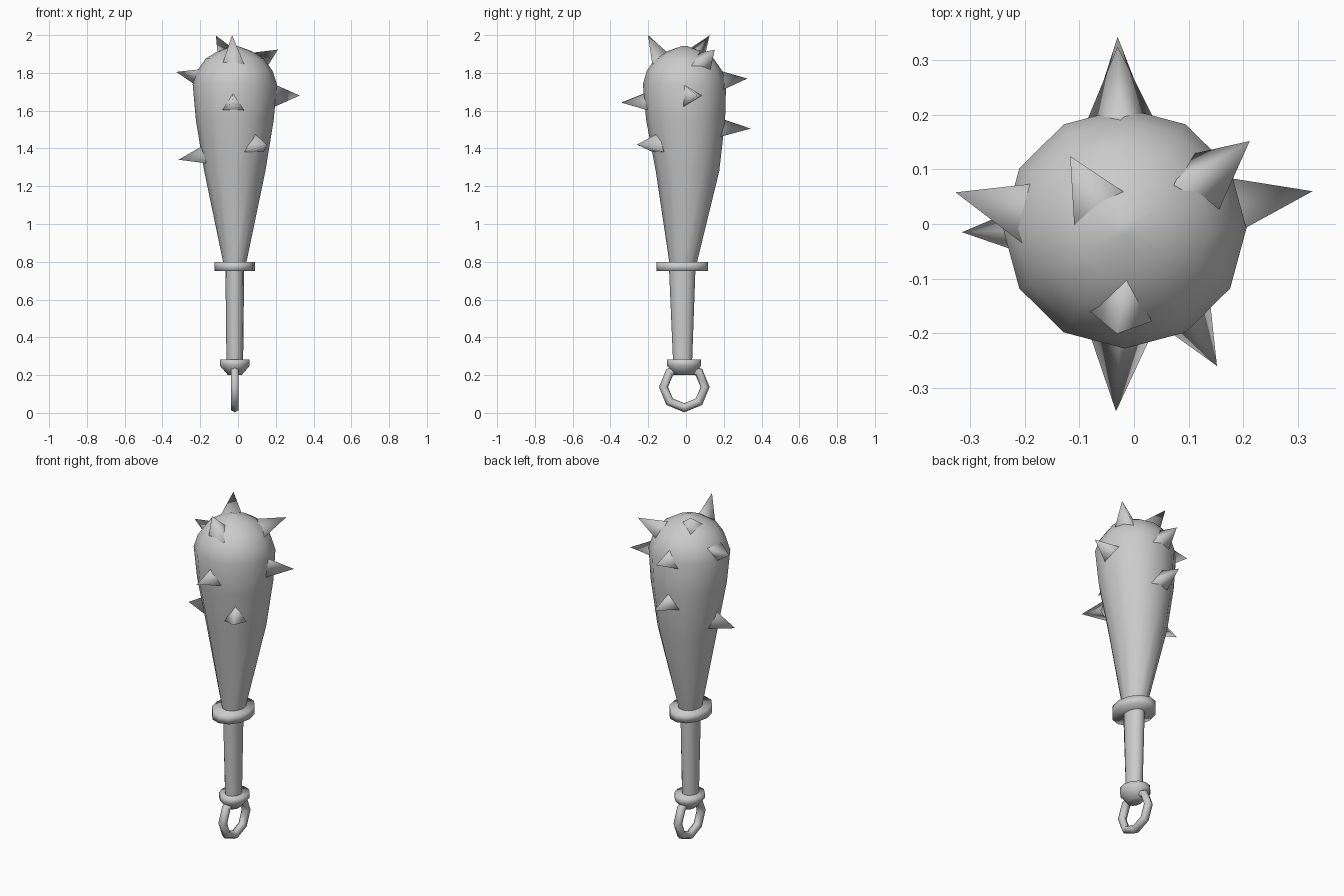
import bpy, bmesh, math
from mathutils import Vector

if "Cube" in bpy.data.objects:
    bpy.data.objects.remove(bpy.data.objects["Cube"])

CX = -0.017


def finish(name, bm, angle):
    bmesh.ops.recalc_face_normals(bm, faces=bm.faces)
    me = bpy.data.meshes.new(name)
    bm.to_mesh(me)
    bm.free()
    ob = bpy.data.objects.new(name, me)
    bpy.context.collection.objects.link(ob)
    bpy.ops.object.select_all(action='DESELECT')
    ob.select_set(True)
    bpy.context.view_layer.objects.active = ob
    bpy.ops.object.shade_smooth_by_angle(angle=math.radians(angle))
    return ob


def loft(name, rings, sides=12, angle=50):
    """Skin elliptical rings given as (z, centre y, radius x, radius y)."""
    bm = bmesh.new()
    loops = []
    for z, cy, rx, ry in rings:
        loops.append([bm.verts.new((CX + rx * math.cos(a), cy + ry * math.sin(a), z))
                      for a in (2 * math.pi * i / sides for i in range(sides))])
    for lo, hi in zip(loops, loops[1:]):
        for i in range(sides):
            j = (i + 1) % sides
            bm.faces.new((lo[i], lo[j], hi[j], hi[i]))
    bm.faces.new(loops[0])
    bm.faces.new(loops[-1])
    return finish(name, bm, angle)


def spike(name, base, tip, hint, radius=0.068):
    """Three-sided spike; one base corner points towards hint."""
    base, tip, hint = Vector(base), Vector(tip), Vector(hint)
    axis = (tip - base).normalized()
    u = (hint - axis * hint.dot(axis)).normalized()
    v = axis.cross(u)
    bm = bmesh.new()
    apex = bm.verts.new(tip)
    ring = [bm.verts.new(base + radius * (u * math.cos(a) + v * math.sin(a)))
            for a in (2 * math.pi * i / 3 for i in range(3))]
    for i in range(3):
        bm.faces.new((ring[i], ring[(i + 1) % 3], apex))
    return finish(name, bm, 180)


# Club head tapering down towards the collar
loft("club_head", [
    (0.78, -0.016, 0.058, 0.070), (1.28, 0.008, 0.162, 0.168),
    (1.55, -0.002, 0.206, 0.209), (1.74, -0.008, 0.223, 0.220),
    (1.81, -0.008, 0.200, 0.200), (1.875, -0.008, 0.155, 0.155),
    (1.915, -0.008, 0.090, 0.090), (1.943, -0.008, 0.012, 0.012)])

# Grip, collar and pommel
loft("handle", [(0.26, -0.018, 0.044, 0.050), (0.79, -0.02, 0.050, 0.071)])
loft("collar", [(0.75, -0.02, 0.107, 0.137), (0.80, -0.02, 0.107, 0.137)], angle=100)
loft("pommel", [(0.20, -0.01, 0.036, 0.050), (0.25, -0.01, 0.079, 0.090),
                (0.283, -0.01, 0.079, 0.090)], angle=100)

# Hanging ring in the side plane
bpy.ops.mesh.primitive_torus_add(major_segments=8, minor_segments=6,
                                 major_radius=0.11, minor_radius=0.024,
                                 location=(CX, -0.009, 0.137),
                                 rotation=(0, math.pi / 2, 0))
ring = bpy.context.object
ring.name = "hanging_ring"
bpy.ops.object.shade_smooth_by_angle(angle=math.radians(70))

# Spikes: base centre, tip, direction of one base corner
UP = (0, 0, 1)
spikes = [
    ((-0.07, 0.045, 1.89), (-0.117, 0.124, 1.998), (0.066, -0.01, 0)),
    ((-0.02, -0.138, 1.86), (-0.031, -0.201, 2.0), UP),
    ((0.11, 0.075, 1.85), (0.212, 0.152, 1.923), (-0.06, -0.007, 0.09)),
    ((-0.19, 0.02, 1.785), (-0.327, 0.058, 1.805), (0, 0, -1)),
    ((-0.025, 0.19, 1.745), (-0.03, 0.325, 1.77), UP),
    ((0.185, 0.02, 1.68), (0.327, 0.06, 1.68), (0, 1, 0)),
    ((-0.025, 0.175, 1.495), (-0.03, 0.343, 1.505), UP),
    ((-0.165, -0.01, 1.355), (-0.315, -0.015, 1.34), UP),
    ((0.085, -0.145, 1.415), (0.152, -0.26, 1.42), UP),
    ((-0.025, -0.195, 1.635), (-0.033, -0.343, 1.643), UP),
]
for n, (base, tip, hint) in enumerate(spikes, 1):
    spike(f"spike_{n}", base, tip, hint)
